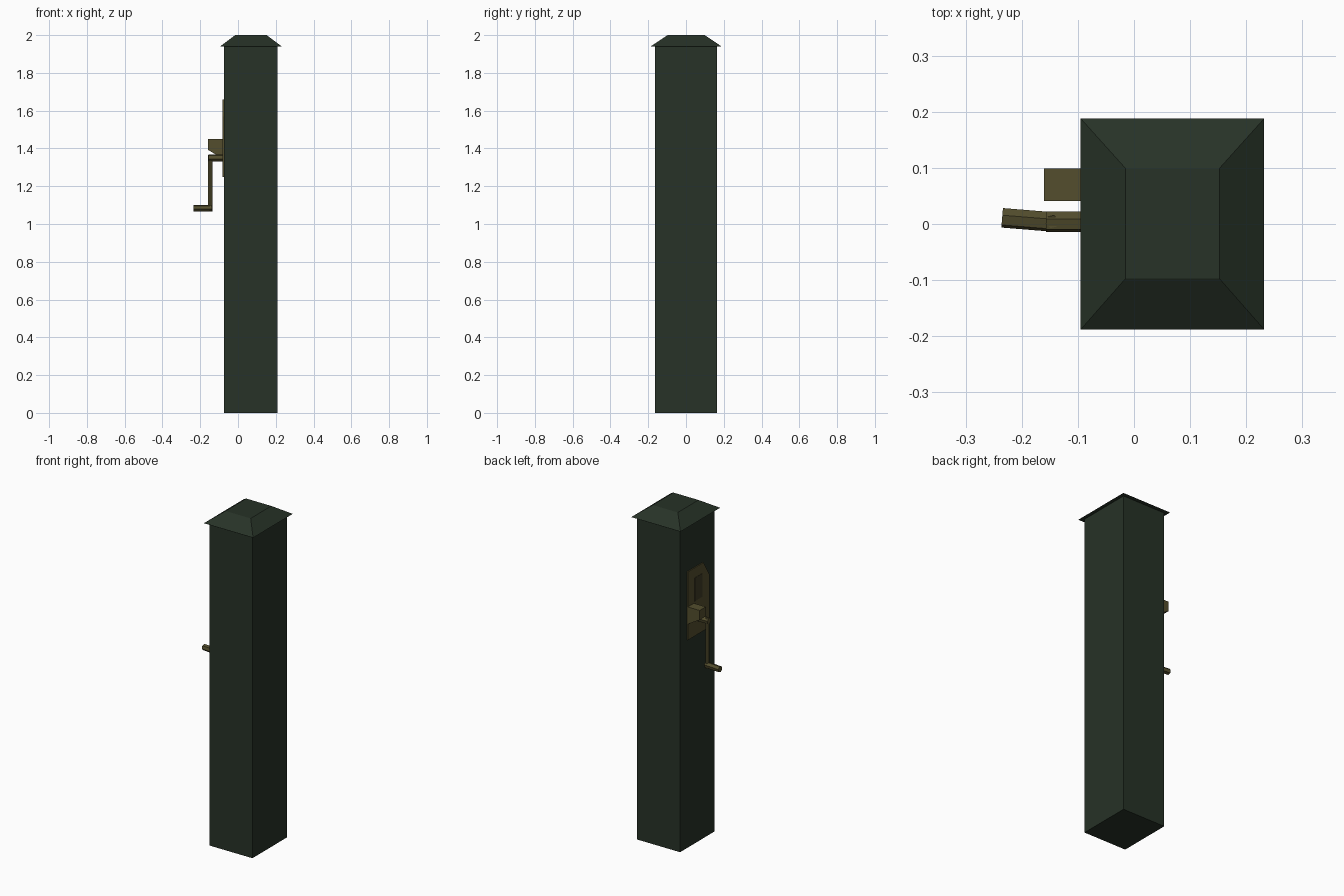
import bpy, math
from mathutils import Vector

if "Cube" in bpy.data.objects:
    bpy.data.objects.remove(bpy.data.objects["Cube"])


def material(name, rgb):
    m = bpy.data.materials.new(name)
    m.diffuse_color = (*rgb, 1)
    m.use_nodes = True
    m.node_tree.nodes["Principled BSDF"].inputs["Base Color"].default_value = m.diffuse_color
    return m


GREEN = material("dark green paint", (0.020, 0.032, 0.020))
OLIVE = material("aged brass", (0.088, 0.076, 0.027))
DARK = material("dark brass", (0.050, 0.043, 0.018))


def make(name, verts, faces, mat):
    me = bpy.data.meshes.new(name)
    me.from_pydata(verts, [], faces)
    me.materials.append(mat)
    ob = bpy.data.objects.new(name, me)
    bpy.context.collection.objects.link(ob)
    return ob


def loft(name, a, b, mat):
    """Solid between two matching loops, a's normal pointing away from b."""
    n = len(a)
    faces = [tuple(range(n)), tuple(range(2 * n - 1, n - 1, -1))]
    faces += [((i + 1) % n, i, n + i, n + (i + 1) % n) for i in range(n)]
    return make(name, list(a) + list(b), faces, mat)


def frustum(name, lo, hi, z0, z1, mat):
    def loop(r, z):
        x0, x1, y0, y1 = r
        return [(x0, y0, z), (x0, y1, z), (x1, y1, z), (x1, y0, z)]
    return loft(name, loop(lo, z0), loop(hi, z1), mat)


def extrude_x(name, yz, x0, x1, mat):
    """yz outline (clockwise seen from +x) extruded from x0 to x1."""
    return loft(name, [(x0, y, z) for y, z in yz], [(x1, y, z) for y, z in yz], mat)


def rod(name, p, q, r, mat, sides=6):
    p, q = Vector(p), Vector(q)
    d = (q - p).normalized()
    u = d.orthogonal().normalized()
    v = d.cross(u)
    ring = [u * r * math.cos(-math.tau * (i + .5) / sides) +
            v * r * math.sin(-math.tau * (i + .5) / sides) for i in range(sides)]
    return loft(name, [p + o for o in ring], [q + o for o in ring], mat)


# Square post and overhanging hipped cap
post = (-0.075, 0.21, -0.163, 0.163)
frustum("post", post, post, 0, 1.94, GREEN)
frustum("cap", (-0.095, 0.232, -0.188, 0.188), (-0.015, 0.152, -0.097, 0.099), 1.94, 2.0, GREEN)

# Backplate with one chamfered upper corner, on the left side
extrude_x("backplate", [(0.098, 1.25), (0.098, 1.66), (-0.05, 1.66),
                        (-0.105, 1.57), (-0.105, 1.25)], -0.081, -0.073, OLIVE)
# Shallow dark panel on the plate
extrude_x("plate_panel", [(0.035, 1.46), (0.035, 1.60), (-0.04, 1.60), (-0.04, 1.46)],
          -0.083, -0.079, DARK)

# Wedge-bottomed bracket
side = [(-0.16, 1.45), (-0.078, 1.45), (-0.078, 1.345), (-0.16, 1.393)]
loft("bracket", [(x, 0.041, z) for x, z in reversed(side)],
     [(x, 0.099, z) for x, z in reversed(side)], OLIVE)

# Crank: axle, arm and handle
rod("crank_axle", (-0.157, 0.004, 1.35), (-0.076, 0.004, 1.35), 0.019, OLIVE)
rod("crank_arm", (-0.146, 0.004, 1.065), (-0.146, 0.004, 1.365), 0.012, OLIVE)
rod("crank_handle", (-0.235, 0.011, 1.083), (-0.136, 0.003, 1.083), 0.018, OLIVE)
